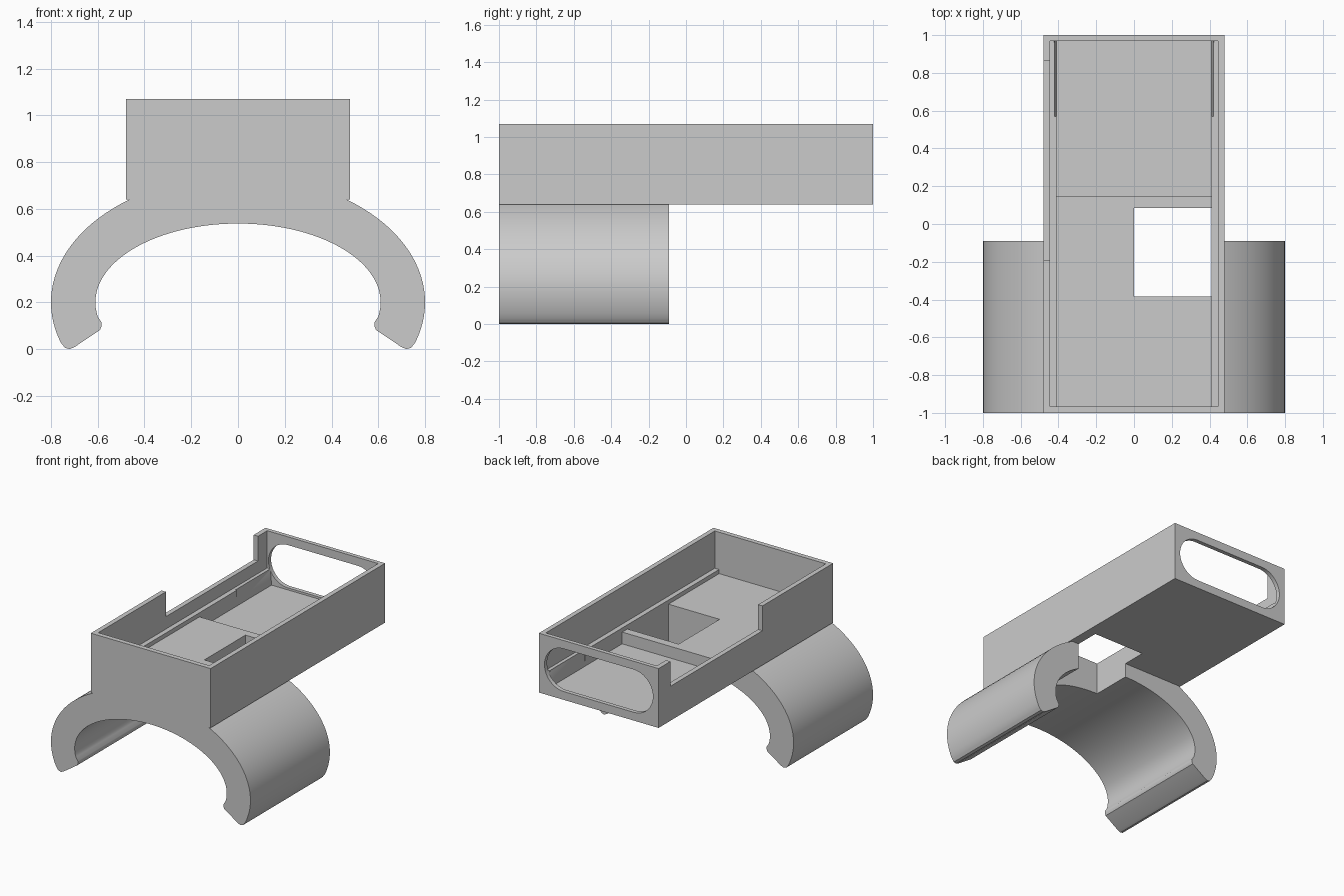
import bpy, bmesh
from math import sin, cos, pi

cube = bpy.data.objects.get("Cube")
if cube:
    bpy.data.objects.remove(cube, do_unlink=True)

grey = bpy.data.materials.new("light grey plastic")
grey.use_nodes = True
colour = (0.6, 0.6, 0.6, 1)
grey.diffuse_color = colour
grey.node_tree.nodes["Principled BSDF"].inputs["Base Color"].default_value = colour


def prism(name, profile, y0, y1):
    """Extrude an (x, z) outline along y."""
    bm = bmesh.new()
    face = bm.faces.new([bm.verts.new((x, y0, z)) for x, z in profile])
    ext = bmesh.ops.extrude_face_region(bm, geom=[face])
    verts = [v for v in ext["geom"] if isinstance(v, bmesh.types.BMVert)]
    bmesh.ops.translate(bm, verts=verts, vec=(0, y1 - y0, 0))
    bmesh.ops.recalc_face_normals(bm, faces=bm.faces)
    mesh = bpy.data.meshes.new(name)
    bm.to_mesh(mesh)
    bm.free()
    mesh.materials.append(grey)
    obj = bpy.data.objects.new(name, mesh)
    bpy.context.collection.objects.link(obj)
    return obj


def box(name, x0, x1, y0, y1, z0, z1):
    return prism(name, [(x0, z0), (x1, z0), (x1, z1), (x0, z1)], y0, y1)


def combine(target, tool, operation):
    """Apply a boolean and remove the tool object."""
    bpy.context.view_layer.objects.active = target
    mod = target.modifiers.new(operation, "BOOLEAN")
    mod.operation = operation
    mod.solver = "EXACT"
    mod.object = tool
    bpy.ops.object.modifier_apply(modifier=mod.name)
    bpy.data.objects.remove(tool, do_unlink=True)


def arc(cx, cz, rx, rz, start, end, steps):
    angles = [start + (end - start) * i / steps for i in range(steps + 1)]
    return [(cx + rx * cos(a), cz + rz * sin(a)) for a in angles]


# Tray block
tray = box("tray_with_clamp", -0.48, 0.48, -1, 1, 0.64, 1.07)

# Open C clamp with rounded lips
lip = [(0.584, 0.115), (0.583, 0.1), (0.59, 0.082), (0.605, 0.072),
       (0.7, 0.008), (0.72, 0), (0.74, 0.005), (0.752, 0.02)]
outer = arc(0, 0.2, 0.8, 0.54, -0.32, pi + 0.32, 72)
inner = arc(0, 0.2, 0.61, 0.337, pi + 0.18, -0.18, 64)
left_lip = [(-x, z) for x, z in reversed(lip)]
clamp = prism("clamp", outer + left_lip + inner + lip, -1, -0.09)
combine(tray, clamp, "UNION")

# Stepped cavity: main recess, raised front floor, deeper rear floor
for cutter in (
    box("recess", -0.445, 0.445, -0.965, 0.97, 0.8, 1.3),
    box("front_floor", -0.41, 0.41, -0.965, 0.2, 0.77, 1.2),
    box("rear_floor", -0.41, 0.41, 0.145, 0.97, 0.685, 1.25),
    # Side wall notch and square hole through floor and clamp
    box("side_notch", -0.6, -0.43, -0.19, 0.865, 0.89, 1.4),
    box("floor_hole", 0, 0.41, -0.385, 0.085, 0.2, 1.1),
):
    combine(tray, cutter, "DIFFERENCE")

# Bevelled reliefs along the rear rails
for s in (-1, 1):
    wedge = [(s * 0.40, 0.69), (s * 0.41, 0.69), (s * 0.422, 0.82), (s * 0.40, 0.82)]
    combine(tray, prism("rail_relief", wedge, 0.57, 0.97), "DIFFERENCE")

# Rounded opening in the back wall
r = 0.155
slot = (arc(0.435 - r, 0.855, r, r, -pi / 2, pi / 2, 24)
        + arc(r - 0.435, 0.855, r, r, pi / 2, 3 * pi / 2, 24))
combine(tray, prism("back_slot", slot, 0.96, 1.1), "DIFFERENCE")

# Smooth curved surfaces, keep edges sharp
bpy.ops.object.select_all(action="DESELECT")
tray.select_set(True)
bpy.context.view_layer.objects.active = tray
bpy.ops.object.shade_smooth_by_angle(angle=pi / 6)
